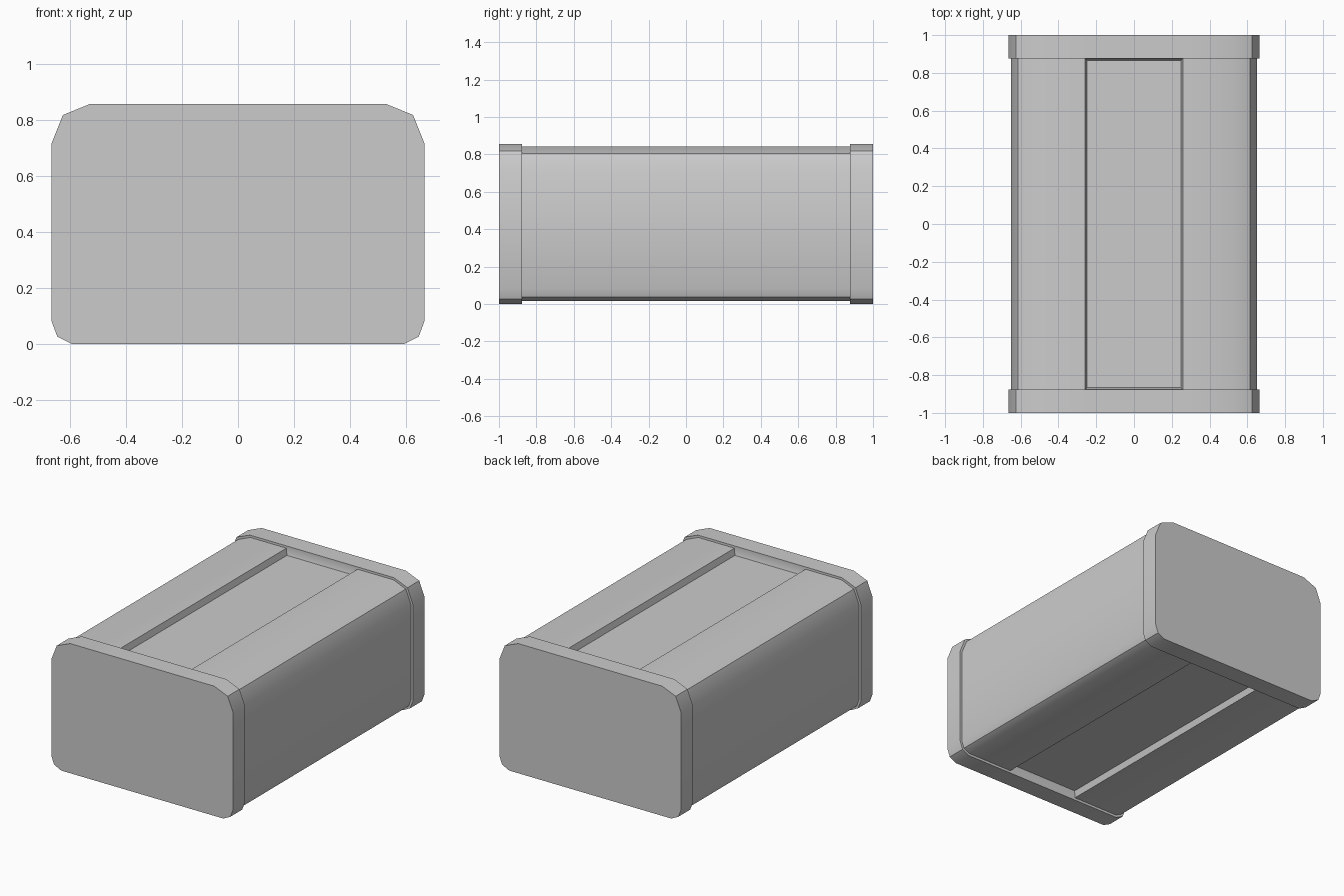
import bpy, bmesh, math

if "Cube" in bpy.data.objects:
    bpy.data.objects.remove(bpy.data.objects["Cube"])

# Right half of each cross-section (x, z), bottom to top; the 0.26 points bound the grooves
CAP = [(0.26, 0.0), (0.593, 0.0), (0.645, 0.026), (0.665, 0.08),
       (0.665, 0.717), (0.625, 0.817), (0.527, 0.857), (0.26, 0.857)]
BODY = [(0.26, 0.016), (0.59, 0.016), (0.634, 0.038), (0.65, 0.083),
        (0.65, 0.714), (0.613, 0.805), (0.524, 0.842), (0.26, 0.842)]


def ring(bm, half, y):
    """Mirror the half profile and place it as a closed ring at y."""
    pts = half + [(-x, z) for x, z in reversed(half)]
    return [bm.verts.new((x, y, z)) for x, z in pts]


bm = bmesh.new()

# Shell: end cap, step in to body, step out to other end cap
stations = [(CAP, -1.0), (CAP, -0.877), (BODY, -0.877),
            (BODY, 0.877), (CAP, 0.877), (CAP, 1.0)]
rings = [ring(bm, prof, y) for prof, y in stations]
for a, b in zip(rings, rings[1:]):
    n = len(a)
    for i in range(n):
        j = (i + 1) % n
        bm.faces.new((a[i], a[j], b[j], b[i]))
bm.faces.new(rings[0])
bm.faces.new(rings[-1])
bmesh.ops.recalc_face_normals(bm, faces=bm.faces[:])
bm.normal_update()

# Recessed panels on top and bottom, with narrow sloped walls
panels = []
for f in bm.faces:
    c = f.calc_center_median()
    if abs(c.x) < 0.01 and abs(c.y) < 0.01 and abs(f.normal.z) > 0.9:
        panels.append(f)
bmesh.ops.inset_individual(bm, faces=panels, thickness=0.012, depth=-0.04,
                           use_even_offset=True)

mesh = bpy.data.meshes.new("capped_case")
bm.to_mesh(mesh)
bm.free()
case = bpy.data.objects.new("capped_case", mesh)
bpy.context.collection.objects.link(case)

# Soft chamfers, crisp steps and grooves
bpy.context.view_layer.objects.active = case
case.select_set(True)
bpy.ops.object.shade_smooth_by_angle(angle=math.radians(30))
